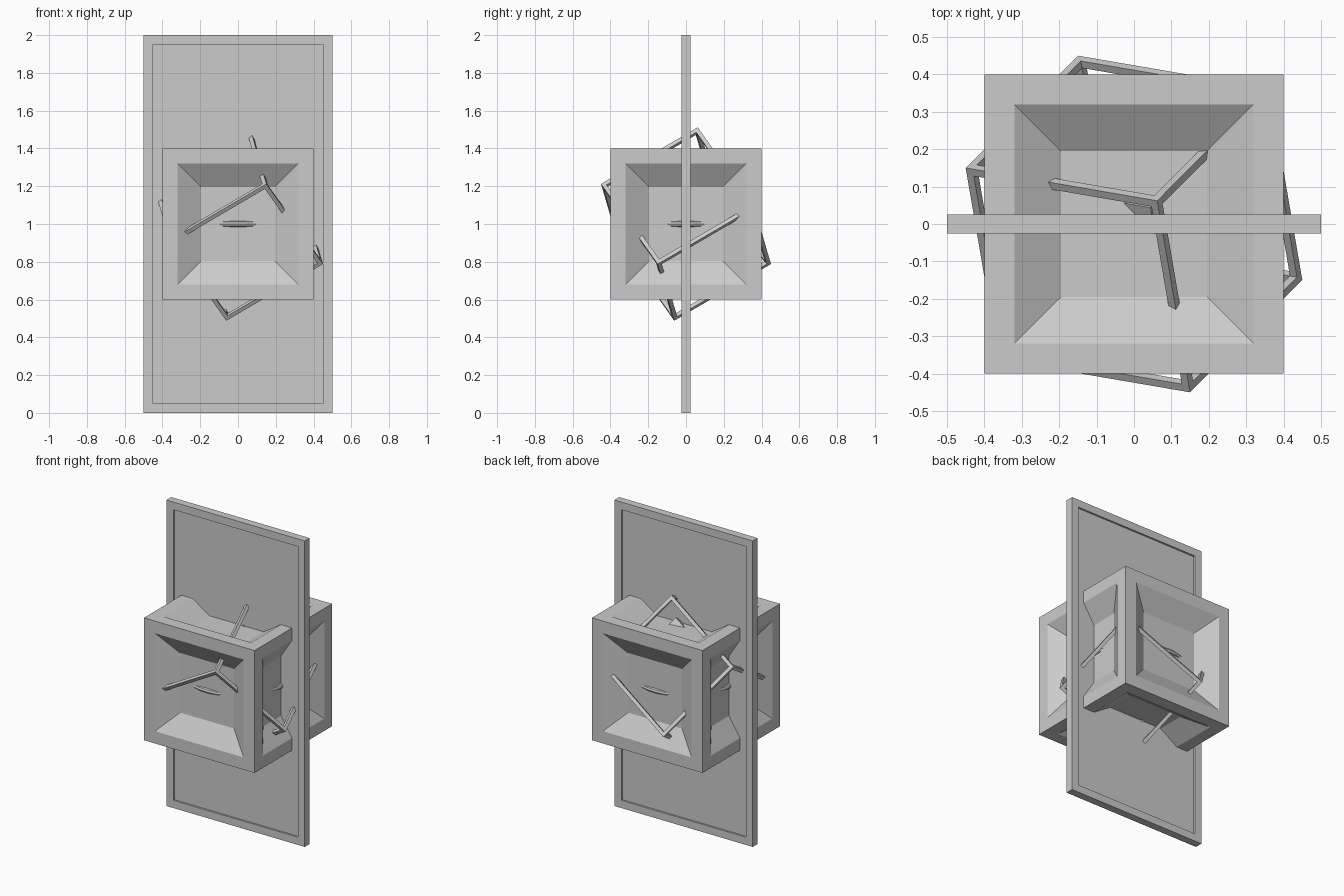
import bpy, bmesh, math
from mathutils import Matrix, Vector

if "Cube" in bpy.data.objects:
    bpy.data.objects.remove(bpy.data.objects["Cube"])

CENTRE = Vector((0, 0, 1))
TILT = Matrix.Rotation(math.radians(45), 4, Vector((1, -1, 0)).normalized())


def box(sx, sy, sz):
    bm = bmesh.new()
    bmesh.ops.create_cube(bm, size=1)
    bmesh.ops.scale(bm, vec=(sx, sy, sz), verts=bm.verts)
    return bm


def inset(bm, faces, thickness, depth):
    bmesh.ops.inset_individual(bm, faces=faces, thickness=thickness,
                               depth=depth, use_even_offset=True)


def finish(bm, name, matrix=Matrix.Identity(4)):
    bmesh.ops.recalc_face_normals(bm, faces=bm.faces)
    mesh = bpy.data.meshes.new(name)
    bm.to_mesh(mesh)
    bm.free()
    ob = bpy.data.objects.new(name, mesh)
    ob.matrix_world = Matrix.Translation(CENTRE) @ matrix
    bpy.context.collection.objects.link(ob)
    return ob


# Upright panel with a shallow recess front and back
bm = box(1.0, 0.05, 2.0)
bm.normal_update()
broad = [f for f in bm.faces if abs(f.normal.y) > 0.9]
inset(bm, broad, 0.05, 0)
inset(bm, broad, 0, -0.012)
finish(bm, "panel")

# Outer cube with a funnel-shaped recess in every face
bm = box(0.8, 0.8, 0.8)
bm.normal_update()
sides = list(bm.faces)
inset(bm, sides, 0.08, 0)
inset(bm, sides, 0.125, -0.08)
finish(bm, "outer_cube")

# Tilted open frame of square bars
bar = 0.022
bm = box(0.6, 0.6, 0.6)
bm.normal_update()
sides = list(bm.faces)
inset(bm, sides, bar, 0)
inset(bm, sides, 0, -bar)
bmesh.ops.delete(bm, geom=sides, context='FACES')
bmesh.ops.remove_doubles(bm, verts=bm.verts, dist=0.001)
finish(bm, "tilted_frame", TILT)

# Solid core cube whose corners poke through the top and bottom recess
finish(box(0.424, 0.424, 0.424), "core_cube", TILT)

# Level ring that shows through the four side recesses
bpy.ops.mesh.primitive_torus_add(major_radius=0.32, minor_radius=0.016,
                                 major_segments=48, minor_segments=8,
                                 location=CENTRE)
bpy.context.object.name = "ring"
